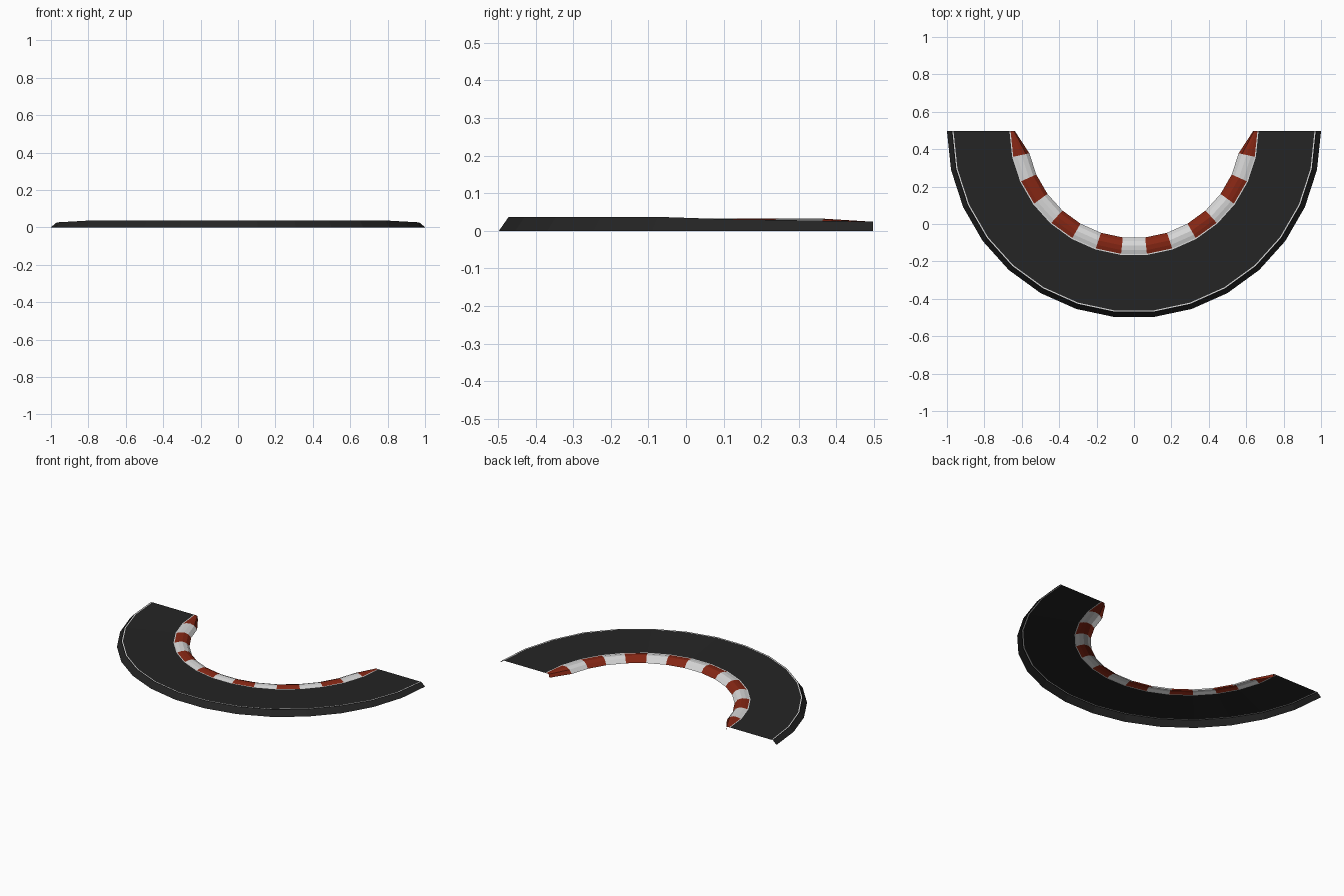
import bpy, bmesh, math

if "Cube" in bpy.data.objects:
    bpy.data.objects.remove(bpy.data.objects["Cube"])

CY = 0.497      # centre of the bend
SEGS = 15       # 12 degree steps over the half circle


def material(name, rgb):
    m = bpy.data.materials.new(name)
    m.diffuse_color = (*rgb, 1)
    m.use_nodes = True
    m.node_tree.nodes["Principled BSDF"].inputs["Base Color"].default_value = m.diffuse_color
    return m


asphalt = material("asphalt", (0.018, 0.018, 0.018))
white = material("white paint", (0.68, 0.68, 0.68))
red = material("red paint", (0.24, 0.02, 0.007))


def sweep(name, profile, mats, rule):
    """Sweep an open (radius, z) profile round the bend, changing with ring."""
    bm = bmesh.new()
    rings = []
    for i in range(SEGS + 1):
        a = math.pi + math.pi * i / SEGS
        rings.append([bm.verts.new((r * math.cos(a), CY + r * math.sin(a), z))
                      for r, z in profile(min(i, SEGS - i))])
    for i in range(SEGS):
        for j in range(len(rings[0]) - 1):
            f = bm.faces.new((rings[i][j], rings[i][j + 1],
                              rings[i + 1][j + 1], rings[i + 1][j]))
            f.normal_update()
            if f.normal.z < 0:
                f.normal_flip()
            f.material_index = rule(i, j)
    me = bpy.data.meshes.new(name)
    bm.to_mesh(me)
    bm.free()
    for m in mats:
        me.materials.append(m)
    ob = bpy.data.objects.new(name, me)
    bpy.context.collection.objects.link(ob)
    return ob


INNER_Z = 0.024


def bank(ring):
    # outer edge rises out of the flat ends into the bend
    return (0.024, 0.028, 0.031, 0.037)[min(ring, 3)]


def road_profile(ring):
    top = bank(ring)
    z = lambda r: INNER_Z + (top - INNER_Z) * (r - 0.66) / (0.974 - 0.66)
    pts = [(r, z(r)) for r in (0.66, 0.666, 0.965, 0.971, 0.974)]
    return pts + [(1.0, 0.0)]


def curb_profile(ring):
    # rounded kerb, pinched at both ends
    k = 0.26 if ring == 0 else 1.0
    h = 0.0 if ring == 0 else 1.0
    return [(0.66, INNER_Z),
            (0.66 - 0.02 * k, INNER_Z + 0.006 * h),
            (0.66 - 0.045 * k, INNER_Z + 0.008 * h),
            (0.66 - 0.07 * k, INNER_Z - 0.002),
            (0.66 - 0.088 * k, 0.0)]


# road surface with edge lines and outer skirt
sweep("road", road_profile, [asphalt, white], lambda i, j: 1 if j in (0, 2) else 0)

# striped kerb on the inside of the bend
sweep("kerb", curb_profile, [red, white], lambda i, j: i % 2)
